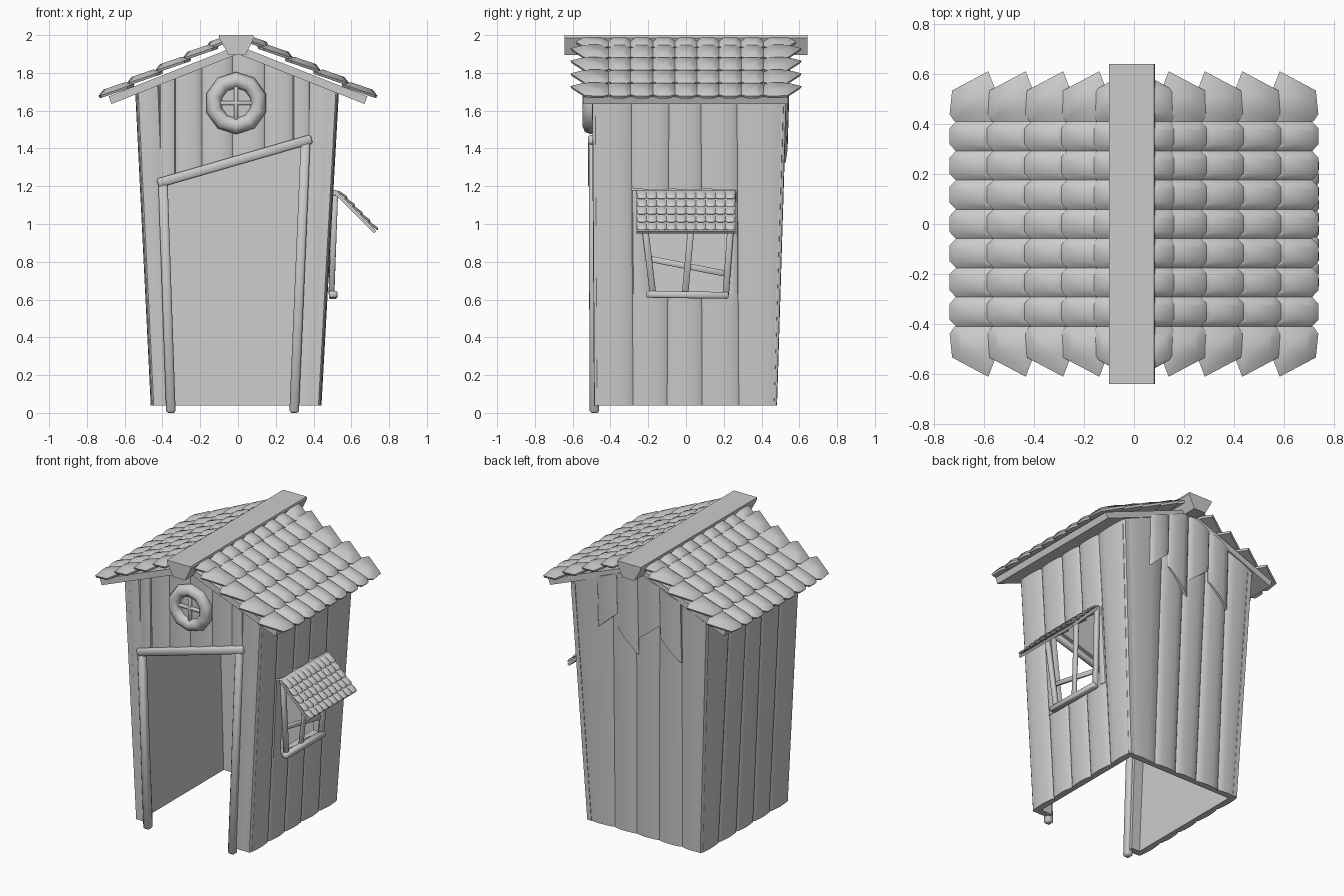
import bpy, bmesh, math
from mathutils import Vector, Matrix

if "Cube" in bpy.data.objects:
    bpy.data.objects.remove(bpy.data.objects["Cube"])


def finish(name, bm, angle=38):
    bmesh.ops.recalc_face_normals(bm, faces=bm.faces)
    me = bpy.data.meshes.new(name)
    bm.to_mesh(me)
    bm.free()
    me.shade_smooth()
    me.set_sharp_from_angle(angle=math.radians(angle))
    ob = bpy.data.objects.new(name, me)
    bpy.context.collection.objects.link(ob)
    return ob


def loft(bm, rings):
    """Closed rings of points joined into a capped solid."""
    vs = [[bm.verts.new(p) for p in r] for r in rings]
    n = len(vs[0])
    for a, b in zip(vs, vs[1:]):
        for i in range(n):
            j = (i + 1) % n
            bm.faces.new((a[i], a[j], b[j], b[i]))
    bm.faces.new(vs[0][::-1])
    bm.faces.new(vs[-1])


def prism(name, profile, y0, y1):
    bm = bmesh.new()
    loft(bm, [[(x, y, z) for x, z in profile] for y in (y0, y1)])
    return finish(name, bm)


def beam(name, p, q, w, d, normal):
    """Bevelled bar from p to q, depth d measured along normal."""
    p, q = Vector(p), Vector(q)
    z = (q - p).normalized()
    n = Vector(normal)
    y = (n - z * n.dot(z)).normalized()
    x = y.cross(z)
    m = Matrix((x, y, z)).transposed().to_4x4()
    m.translation = (p + q) / 2
    bm = bmesh.new()
    bmesh.ops.create_cube(bm, size=1)
    bmesh.ops.scale(bm, vec=(w, d, (q - p).length), verts=bm.verts)
    bmesh.ops.bevel(bm, geom=bm.edges[:], offset=min(w, d) * 0.2, segments=1, affect='EDGES')
    bm.transform(m)
    return finish(name, bm, 50)


# Walls flare outwards with height
def flare(z):
    return (z - 0.04) / 1.62


WALLS = {
    'front': lambda u, z, d: (u, -0.485 - 0.01 * flare(z) - d, z),
    'back': lambda u, z, d: (u, 0.48 + 0.05 * flare(z) + d, z),
    'right': lambda u, z, d: (0.44 + 0.09 * flare(z) + d, u, z),
    'left': lambda u, z, d: (-0.46 - 0.08 * flare(z) - d, u, z),
}
SECTION = [(0, -0.045), (0, -0.014), (0.06, -0.006), (0.28, -0.001), (0.5, 0.002),
           (0.72, -0.001), (0.94, -0.006), (1, -0.014), (1, -0.045), (0.5, -0.045)]


def plank(bm, wall, ub, ut, zb, zt, lift=0.0):
    """Bowed board; ub/ut are its edges at wall bottom and top, zb/zt its ends."""
    rings = []
    for zf in (zb, zt):
        ring = []
        for f, d in SECTION:
            lo, hi = ub[0] + (ub[1] - ub[0]) * f, ut[0] + (ut[1] - ut[0]) * f
            z = zf(hi) if callable(zf) else zf
            ring.append(WALLS[wall](lo + (hi - lo) * flare(z), z, d + lift))
        rings.append(ring)
    loft(bm, rings)


def gable(u):
    return 1.915 - 0.4 * abs(u)


def lintel_line(u):
    return 1.22 + 0.3 * (u + 0.4)


def pairs(seq):
    return list(zip(seq, seq[1:]))


# Left wall
side_b = pairs([-0.485, -0.28, -0.1, 0.085, 0.28, 0.48])
side_t = pairs([-0.495, -0.29, -0.09, 0.08, 0.27, 0.53])
bm = bmesh.new()
for b, t in zip(side_b, side_t):
    plank(bm, 'left', b, t, 0.04, 1.69)
finish('left_wall', bm)

# Right wall with window opening
bm = bmesh.new()
for i, (b, t) in enumerate(zip(side_b, side_t)):
    if i in (0, 4):
        plank(bm, 'right', b, t, 0.04, 1.69)
    else:
        plank(bm, 'right', b, t, 0.04, 0.63)
        plank(bm, 'right', b, t, lambda u, c=sum(t) / 2: 1.18 - 0.1 * (u - c), 1.69)
plank(bm, 'right', (-0.28, -0.15), (-0.29, -0.25), 0.63, 1.18)
plank(bm, 'right', (0.2, 0.28), (0.24, 0.27), 0.63, 1.18)
finish('right_wall', bm)

# Back wall, with split overlapping boards near the top
bm = bmesh.new()
for b, t in zip(pairs([-0.455, -0.3, -0.12, 0.05, 0.22, 0.435]),
                pairs([-0.535, -0.33, -0.16, 0.02, 0.2, 0.525])):
    plank(bm, 'back', b, t, 0.04, gable)
for u0, u1, z0, s in ((-0.33, -0.17, 1.42, 0.9), (-0.17, 0.0, 1.5, -0.8),
                      (0.0, 0.16, 1.4, 1.0), (0.16, 0.31, 1.5, -0.9)):
    plank(bm, 'back', (u0, u1), (u0, u1),
          lambda u, m=(u0 + u1) / 2, z0=z0, s=s: z0 + s * (u - m), gable, 0.014)
finish('back_wall', bm)

# Front wall: boards beside the door and gable above it
bm = bmesh.new()
plank(bm, 'front', (-0.455, -0.35), (-0.535, -0.415), 0.04, gable)
plank(bm, 'front', (0.305, 0.435), (0.375, 0.525), 0.04, gable)
for u in pairs([-0.415, -0.33, -0.19, -0.03, 0.14, 0.29, 0.38]):
    plank(bm, 'front', u, u, lintel_line, gable)
finish('front_wall', bm)

# Door frame
F = (0, -1, 0)
beam('door_post_left', (-0.355, -0.485, 0), (-0.398, -0.49, 1.24), 0.05, 0.05, F)
beam('door_post_right', (0.297, -0.485, 0), (0.358, -0.49, 1.45), 0.05, 0.05, F)
beam('door_lintel', (-0.425, -0.495, 1.215), (0.39, -0.495, 1.45), 0.05, 0.045, F)

# Round gable window
cx, cz = -0.01, 1.64
bpy.ops.mesh.primitive_torus_add(major_segments=10, minor_segments=8, major_radius=0.122,
                                 minor_radius=0.043, location=(cx, -0.505, cz),
                                 rotation=(math.pi / 2, math.radians(18), 0))
ring = bpy.context.object
ring.name = 'round_window_ring'
bpy.ops.object.shade_smooth_by_angle(angle=math.radians(50))
bpy.ops.mesh.primitive_cylinder_add(vertices=20, radius=0.11, depth=0.012,
                                    location=(cx, -0.501, cz), rotation=(math.pi / 2, 0, 0))
bpy.context.object.name = 'round_window_pane'
beam('round_window_bar_v', (cx, -0.515, cz - 0.1), (cx, -0.515, cz + 0.1), 0.022, 0.02, F)
beam('round_window_bar_h', (cx - 0.1, -0.515, cz), (cx + 0.1, -0.515, cz), 0.022, 0.02, F)

# Side window frame
R = (1, 0, 0)
beam('window_post_front', (0.495, -0.175, 0.63), (0.515, -0.24, 1.17), 0.034, 0.03, R)
beam('window_post_mid', (0.49, -0.005, 0.63), (0.512, 0.045, 1.17), 0.034, 0.022, R)
beam('window_post_back', (0.495, 0.21, 0.62), (0.515, 0.25, 1.17), 0.034, 0.03, R)
beam('window_crossbar', (0.487, -0.19, 0.815), (0.487, 0.22, 0.735), 0.032, 0.02, R)
beam('window_sill', (0.503, -0.21, 0.628), (0.503, 0.225, 0.622), 0.036, 0.045, R)
beam('window_head', (0.51, -0.26, 1.165), (0.51, 0.26, 1.165), 0.03, 0.025, R)


# Domed shingle: outline in (down-slope, y), placed by a mapping function
def shingle(bm, outline, place, h):
    ca = sum(a for a, _ in outline) / len(outline)
    cy = sum(y for _, y in outline) / len(outline)
    loft(bm, [[place(ca + (a - ca) * s, cy + (y - cy) * s, k * h) for a, y in outline]
              for s, k in ((0.94, 0), (1, 0.35), (0.55, 1))])


def scallop(a0, a1, y, w):
    c = (a1 - a0) * 0.14
    return [(a0, y - w / 2), (a1 - c, y - w / 2), (a1, y - w * 0.27),
            (a1, y + w * 0.27), (a1 - c, y + w / 2), (a0, y + w / 2)]


# Main roof: boards, shingles, ridge cap
for side, s in (('left', -1), ('right', 1)):
    prism('roof_board_' + side, [(0, 1.9), (s * 0.67, 1.635), (s * 0.685, 1.675), (0, 1.945)],
          -0.545, 0.54)
    bm = bmesh.new()
    for a1 in (0.735, 0.585, 0.435, 0.29, 0.165):
        a0 = max(a1 - 0.19, 0.02)

        def place(a, y, h, a1=a1):
            return (s * (a + 0.3 * h), y, 1.995 - 0.45 * a1 + (a1 - a) * 0.34 + h)
        for k in range(-3, 4):
            shingle(bm, scallop(a0, a1, k * 0.117, 0.12), place, 0.036)
        for e in (-1, 1):
            tip = [(a0, 0.41), (a1 - 0.02, 0.41), (a1, 0.44), (a1 - 0.01, 0.535),
                   (a1 - 0.155, 0.612), (a0, 0.52)]
            shingle(bm, [(max(a, 0.02), e * y) for a, y in tip], place, 0.036)
    finish('roof_shingles_' + side, bm, 45)
prism('ridge_cap', [(-0.1, 2.0), (0.08, 2.0), (0.084, 1.985), (0.04, 1.895),
                    (-0.05, 1.895), (-0.1, 1.985)], -0.642, 0.642)

# Window awning
prism('awning_board', [(0.505, 1.165), (0.72, 0.95), (0.732, 0.962), (0.515, 1.18)], -0.262, 0.262)
bm = bmesh.new()
for r in range(5):
    def place(a, y, h, r=r):
        lift = h + 0.012 * (a - r * 0.058) / 0.07
        return (0.515 + 0.7 * (a + lift), y, 1.175 - 0.71 * a + 0.7 * lift)
    for k in range(10):
        shingle(bm, scallop(r * 0.058, r * 0.058 + 0.075, (k - 4.5) * 0.052, 0.053), place, 0.014)
finish('awning_shingles', bm, 45)
